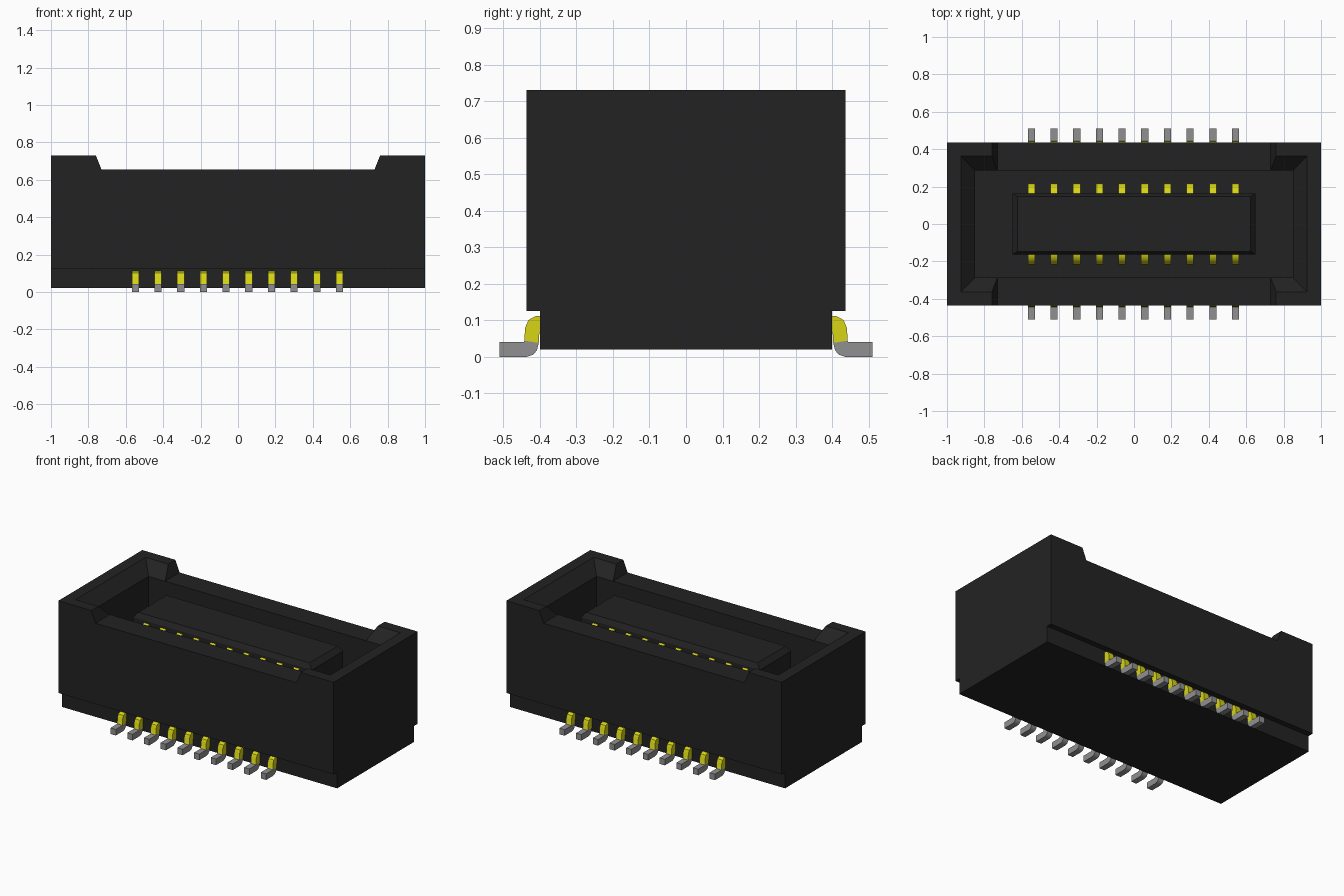
import bpy, bmesh

cube = bpy.data.objects.get("Cube")
if cube:
    bpy.data.objects.remove(cube, do_unlink=True)


def material(name, rgb):
    m = bpy.data.materials.new(name)
    m.use_nodes = True
    m.diffuse_color = (*rgb, 1)
    m.node_tree.nodes["Principled BSDF"].inputs["Base Color"].default_value = (*rgb, 1)
    return m


black = material("black plastic", (0.0165, 0.0165, 0.0165))
gold = material("gold plating", (0.68, 0.66, 0.008))
tin = material("grey tin", (0.28, 0.28, 0.28))


def finish(name, bm, *mats):
    bmesh.ops.recalc_face_normals(bm, faces=bm.faces)
    me = bpy.data.meshes.new(name)
    bm.to_mesh(me)
    bm.free()
    for m in mats:
        me.materials.append(m)
    ob = bpy.data.objects.new(name, me)
    bpy.context.collection.objects.link(ob)
    return ob


def loft(name, rings, y=0):
    """Stack of rectangles, each (half x, half y, z)."""
    bm = bmesh.new()
    loops = [[bm.verts.new((sx * hx, y + sy * hy, z))
              for sx, sy in ((-1, -1), (1, -1), (1, 1), (-1, 1))] for hx, hy, z in rings]
    bm.faces.new(loops[0])
    bm.faces.new(loops[-1])
    for a, b in zip(loops, loops[1:]):
        for i in range(4):
            j = (i + 1) % 4
            bm.faces.new((a[i], a[j], b[j], b[i]))
    return finish(name, bm, black)


def cut(target, cutters):
    """Subtract the cutters, then discard them."""
    for c in cutters:
        c.hide_render = True
        mod = target.modifiers.new("cut", 'BOOLEAN')
        mod.operation = 'DIFFERENCE'
        mod.solver = 'EXACT'
        mod.object = c
    deps = bpy.context.evaluated_depsgraph_get()
    me = bpy.data.meshes.new_from_object(target.evaluated_get(deps))
    target.modifiers.clear()
    target.data = me
    for c in cutters:
        bpy.data.objects.remove(c, do_unlink=True)


# Housing: notched outline extruded in depth
TOP, SILL, FLOOR = 0.73, 0.655, 0.15
half = [(1, 0.02), (1, TOP), (0.76, TOP), (0.73, SILL)]
outline = half + [(-x, z) for x, z in reversed(half)]
bm = bmesh.new()
face = bm.faces.new([bm.verts.new((x, -0.436, z)) for x, z in outline])
res = bmesh.ops.extrude_face_region(bm, geom=[face])
bmesh.ops.translate(bm, vec=(0, 0.872, 0),
                    verts=[v for v in res["geom"] if isinstance(v, bmesh.types.BMVert)])
housing = finish("housing", bm, black)

# Pocket with a bevelled mouth, and the undercut along both long sides
pocket = loft("pocket_cutter", [(0.85, 0.286, FLOOR), (0.85, 0.286, SILL),
                                (0.925, 0.363, TOP), (0.975, 0.413, TOP + 0.05)])
undercuts = [loft("undercut_cutter", [(1.1, 0.1, -0.1), (1.1, 0.1, 0.125)], y=s * 0.5)
             for s in (-1, 1)]
cut(housing, [pocket] + undercuts)

# Central tongue
loft("tongue", [(0.65, 0.163, FLOOR), (0.65, 0.163, 0.612), (0.622, 0.146, 0.645)])


def pin_row(name, side, pairs, first_tin):
    """Ten bent strips; each section pairs an outer and an inner (y, z) point."""
    bm = bmesh.new()
    for n in range(10):
        x = (n - 4.5) * 0.1213 - 0.003
        secs = [[bm.verts.new((x + dx, side * y, z)) for dx, (y, z) in
                 ((-0.019, o), (0.019, o), (0.019, i), (-0.019, i))] for o, i in pairs]
        bm.faces.new(secs[0])
        bm.faces.new(secs[-1]).material_index = int(first_tin < len(pairs))
        for k, (a, b) in enumerate(zip(secs, secs[1:])):
            for i in range(4):
                j = (i + 1) % 4
                bm.faces.new((a[i], a[j], b[j], b[i])).material_index = int(k >= first_tin)
    ob = finish(name, bm, gold, tin)
    bpy.ops.object.select_all(action='DESELECT')
    ob.select_set(True)
    bpy.context.view_layer.objects.active = ob
    bpy.ops.object.shade_smooth_by_angle(angle=0.6)


# Solder leads: gold bend, grey foot
lead = [((0.38, 0.112), (0.38, 0.072)), ((0.412, 0.111), (0.395, 0.072)),
        ((0.431, 0.101), (0.4, 0.068)), ((0.441, 0.078), (0.402, 0.06)),
        ((0.442, 0.044), (0.403, 0.038)), ((0.444, 0.041), (0.408, 0.018)),
        ((0.448, 0.04), (0.418, 0.006)), ((0.456, 0.04), (0.435, 0)),
        ((0.511, 0.04), (0.511, 0))]
# Contacts standing against the tongue, with rounded tips
contact = [((0.217, FLOOR), (0.16, FLOOR)), ((0.217, 0.53), (0.16, 0.53)),
           ((0.211, 0.56), (0.16, 0.55)), ((0.195, 0.583), (0.16, 0.57)),
           ((0.168, 0.598), (0.16, 0.598))]
for label, side in (("front", -1), ("back", 1)):
    pin_row(label + "_leads", side, lead, 4)
    pin_row(label + "_contacts", side, contact, len(contact))
